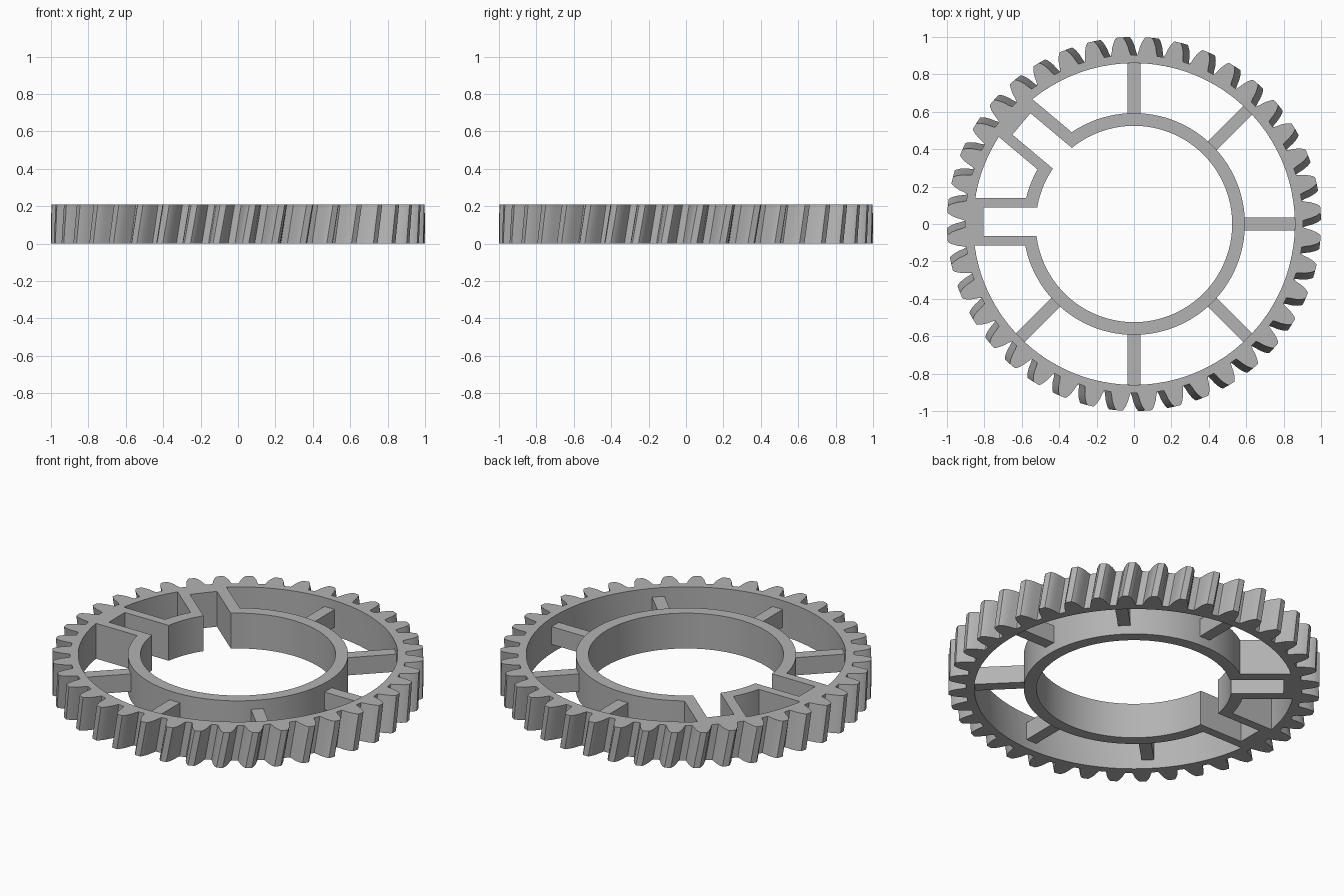
import bpy, bmesh
from math import radians, degrees, asin, cos, sin, pi

cube = bpy.data.objects.get("Cube")
if cube:
    bpy.data.objects.remove(cube, do_unlink=True)

HEIGHT = 0.21
TEETH = 40
TWIST = radians(2.2)
RIM_IN, ROOT = 0.86, 0.905
HUB_IN, HUB_OUT = 0.525, 0.593

gray = bpy.data.materials.new("plain gray")
gray.use_nodes = True
gray.diffuse_color = (0.45, 0.45, 0.45, 1)
gray.node_tree.nodes["Principled BSDF"].inputs["Base Color"].default_value = (0.45, 0.45, 0.45, 1)


def finish(name, bm, smooth=True):
    bmesh.ops.recalc_face_normals(bm, faces=bm.faces)
    mesh = bpy.data.meshes.new(name)
    bm.to_mesh(mesh)
    bm.free()
    mesh.materials.append(gray)
    obj = bpy.data.objects.new(name, mesh)
    bpy.context.collection.objects.link(obj)
    if smooth:
        bpy.ops.object.select_all(action='DESELECT')
        bpy.context.view_layer.objects.active = obj
        obj.select_set(True)
        bpy.ops.object.shade_smooth_by_angle(angle=radians(25))
    return obj


def band(name, inner, outer, closed, twist=0.0):
    """Extrude the strip between two polar outlines of (radius, angle) points."""
    bm = bmesh.new()

    def vert(point, z):
        r, a = point
        a -= twist * (1 - z / HEIGHT)
        return bm.verts.new((r * cos(a), r * sin(a), z))

    rings = [[vert(i, 0), vert(o, 0), vert(o, HEIGHT), vert(i, HEIGHT)]
             for i, o in zip(inner, outer)]
    pairs = list(zip(rings, rings[1:]))
    if closed:
        pairs.append((rings[-1], rings[0]))
    else:
        bm.faces.new(rings[0])
        bm.faces.new(rings[-1])
    for p, q in pairs:
        for k in range(4):
            n = (k + 1) % 4
            bm.faces.new((p[k], p[n], q[n], q[k]))
    return finish(name, bm)


def bar(name, angle, r0, r1, t0, t1, z0=0.0, z1=HEIGHT):
    """Box along a radial direction; t is the sideways offset (clockwise)."""
    a = radians(angle)
    bm = bmesh.new()
    bmesh.ops.create_cube(bm, size=1)
    for v in bm.verts:
        r = r0 if v.co.x < 0 else r1
        t = t0 if v.co.y < 0 else t1
        z = z0 if v.co.z < 0 else z1
        v.co = (r * cos(a) + t * sin(a), r * sin(a) - t * cos(a), z)
    return finish(name, bm, smooth=False)


# Toothed rim: half a tooth as (radius, half width), mirrored and repeated
half_tooth = [(ROOT, 0.053), (0.925, 0.047), (0.95, 0.042), (0.975, 0.033),
              (0.99, 0.025), (1.0, 0.017)]
tooth = [(r, -w / r) for r, w in half_tooth] + [(r, w / r) for r, w in reversed(half_tooth)]
step = 2 * pi / TEETH
outline = [(r, a + (i + 0.5) * step) for i in range(TEETH) for r, a in tooth]
band("toothed_rim", [(RIM_IN, a) for r, a in outline], outline, True, TWIST)

# Two slots cut through the hub: angle, slot edges, wall outer edges
slots = [(140, -0.052, 0.098, -0.108, 0.162), (180, -0.063, 0.088, -0.115, 0.14)]
for n, (angle, s0, s1, w0, w1) in enumerate(slots, 1):
    bar(f"slot_{n}_wall_a", angle, 0.56, 0.875, w0, s0)
    bar(f"slot_{n}_wall_b", angle, 0.56, 0.875, s1, w1)
    bar(f"slot_{n}_floor", angle, 0.805, 0.88, s0, s1)


def edge_angle(angle, t, r):
    return radians(angle) - asin(t / r)


def hub_arc(name, start, end, count):
    def outline(r):
        a, b = edge_angle(*start, r), edge_angle(*end, r)
        return [(r, a + (b - a) * i / count) for i in range(count + 1)]
    band(name, outline(HUB_IN), outline(HUB_OUT), False)


# Hub ring, in a long and a short piece between the slots
hub_arc("hub_long_arc", (-180, slots[1][1]), (140, slots[0][2]), 90)
hub_arc("hub_short_arc", (140, slots[0][1]), (180, slots[1][2]), 10)

# Spokes, half as high as the rim and set at mid height
for angle in (-135, -90, -45, 0, 45, 90):
    bar(f"spoke_{angle % 360}", angle, 0.58, 0.87, -0.034, 0.034,
        HEIGHT * 0.25, HEIGHT * 0.75)
